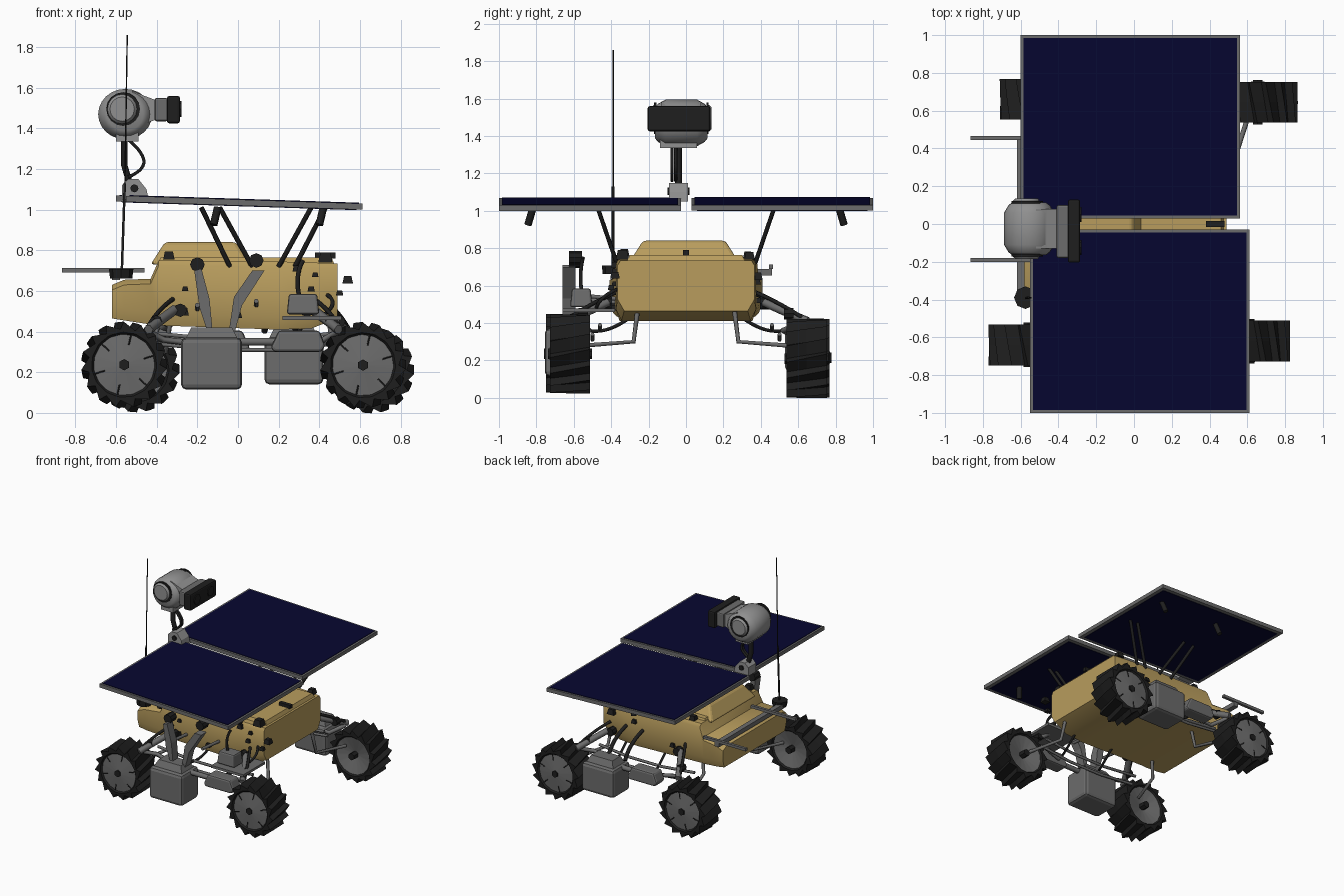
import bpy, bmesh, math
from mathutils import Vector, Matrix

if "Cube" in bpy.data.objects:
    bpy.data.objects.remove(bpy.data.objects["Cube"])

def mat(name, r, g, b):
    m = bpy.data.materials.new(name)
    m.diffuse_color = (r, g, b, 1)
    m.use_nodes = True
    m.node_tree.nodes["Principled BSDF"].inputs["Base Color"].default_value = m.diffuse_color
    return m

TAN = mat("sand foil", 0.48, 0.335, 0.11)
LIGHT = mat("light grey", 0.28, 0.28, 0.28)
GREY = mat("mid grey", 0.15, 0.15, 0.15)
BLACK = mat("rubber black", 0.013, 0.013, 0.013)
NAVY = mat("solar navy", 0.002, 0.002, 0.030)

def finish(name, bm, *mats, smooth=False, bevel=0):
    bmesh.ops.recalc_face_normals(bm, faces=bm.faces)
    me = bpy.data.meshes.new(name)
    bm.to_mesh(me)
    bm.free()
    for m in mats:
        me.materials.append(m)
    ob = bpy.data.objects.new(name, me)
    bpy.context.collection.objects.link(ob)
    if bevel:
        b = ob.modifiers.new("bevel", 'BEVEL')
        b.width, b.segments = bevel, 2
    if smooth:
        bpy.ops.object.select_all(action='DESELECT')
        ob.select_set(True)
        bpy.context.view_layer.objects.active = ob
        bpy.ops.object.shade_smooth_by_angle(angle=math.radians(40))
    return ob

def loft(name, rings, m, **kw):
    bm = bmesh.new()
    vs = [[bm.verts.new(p) for p in r] for r in rings]
    n = len(vs[0])
    for a, b in zip(vs, vs[1:]):
        for i in range(n):
            j = (i + 1) % n
            bm.faces.new((a[i], a[j], b[j], b[i]))
    bm.faces.new(vs[0])
    bm.faces.new(vs[-1])
    return finish(name, bm, m, **kw)

def box(name, x0, x1, y0, y1, z0, z1, m, inset=0, **kw):
    # box whose top may be drawn in by inset
    def ring(z, d):
        return [(x0 + d, y0 + d, z), (x1 - d, y0 + d, z), (x1 - d, y1 - d, z), (x0 + d, y1 - d, z)]
    return loft(name, [ring(z0, 0), ring(z1, inset)], m, **kw)

def prism(name, pts, y0, y1, m, **kw):
    return loft(name, [[(x, y, z) for x, z in pts] for y in (y0, y1)], m, **kw)

def cyl(name, c, axis, r, h, m, r2=None, seg=16):
    bm = bmesh.new()
    rot = Vector(axis).to_track_quat('Z', 'Y').to_matrix().to_4x4()
    bmesh.ops.create_cone(bm, cap_ends=True, segments=seg, radius1=r, radius2=r if r2 is None else r2,
                          depth=h, matrix=Matrix.Translation(c) @ rot)
    return finish(name, bm, m, smooth=seg > 8)

def rod(name, pts, r, m, smooth=False):
    cu = bpy.data.curves.new(name, 'CURVE')
    cu.dimensions, cu.bevel_depth, cu.bevel_resolution, cu.use_fill_caps = '3D', r, 1, True
    sp = cu.splines.new('NURBS' if smooth else 'POLY')
    sp.points.add(len(pts) - 1)
    for p, co in zip(sp.points, pts):
        p.co = (*co, 1)
    if smooth:
        sp.use_endpoint_u, sp.order_u = True, 3
    tmp = bpy.data.objects.new(name, cu)
    me = bpy.data.meshes.new_from_object(tmp)
    bpy.data.objects.remove(tmp)
    me.materials.clear()
    me.materials.append(m)
    ob = bpy.data.objects.new(name, me)
    bpy.context.collection.objects.link(ob)

# Foil-wrapped body, lofted along x: x, bottom, top, half widths at bottom, middle, top
SECTIONS = [(-0.62, .465, .63, .39, .41, .36), (-0.56, .455, .655, .39, .41, .36),
            (-0.43, .435, .66, .37, .39, .36), (-0.39, .43, .75, .36, .38, .36),
            (0.20, .41, .745, .355, .375, .36), (0.36, .415, .74, .345, .375, .36),
            (0.49, .465, .735, .33, .365, .35)]
rings = []
for x, b, t, wb, wm, wt in SECTIONS:
    half = [(wb, b), (wm, b + .06), (wm, t - .025), (wt, t)]
    rings.append([(x, w, z) for w, z in half] + [(x, -w, z) for w, z in reversed(half)])
loft("body", rings, TAN, smooth=True)
box("body_top_hump", -.43, .06, -.30, .28, .73, .84, TAN, inset=.07, bevel=.015)
box("body_deck", -.40, .48, -.32, .32, .72, .765, TAN, inset=.02)

# Solar panels: grey frame with thin navy plates above and below
def panel(name, x0, x1, y0, y1):
    def slab(nm, d, lo, hi, m):
        loft(nm, [[(x, y, 1.05 - .033 * x + o) for x, y in
                   ((x0 + d, y0 + d), (x1 - d, y0 + d), (x1 - d, y1 - d), (x0 + d, y1 - d))]
                  for o in (lo, hi)], m)
    slab(name + "_frame", 0, -.03, 0, GREY)
    slab(name + "_cells", .016, -.001, .004, NAVY)
    slab(name + "_underside", .03, -.033, -.029, NAVY)
panel("rear_panel", -.60, .56, .03, 1.0)
panel("front_panel", -.55, .612, -1.0, -.028)

# Panel struts and folding latches
for s in (-1, 1):
    for xt, xb in ((-.18, -.04), (-.09, .07), (.36, .20), (.43, .28)):
        rod("panel_strut", [(xt, s * .47, 1.01), (xb, s * .37, .72)], .012, BLACK)
    for x in (-.1, .42):
        rod("panel_latch", [(x, s * .82, 1.01), (x - .02, s * .845, .925)], .02, BLACK)
box("deck_hinge", .38, .48, -.015, .015, .76, .79, BLACK)

# Cleated wheels with dished grey hub discs
def wheel(name, cx, cy, cz, out, hw=.108, teeth=15):
    bm = bmesh.new()
    n = teeth * 2
    def ring(y, f, twist=0):
        pts = []
        for i in range(n):
            a = 2 * math.pi * (i + (.55 if i % 2 else 0) + twist) / n
            r = f if f < .17 else (.212 if i % 2 else .176)
            pts.append(bm.verts.new((cx + r * math.cos(a), cy + y, cz + r * math.sin(a))))
        return pts
    rows = [ring(-hw + .012, .150), ring(-hw, .160), ring(-hw, 1), ring(0, 1, .5), ring(hw, 1, 1),
            ring(hw, .160), ring(hw - .012, .150)]
    for a, b in zip(rows, rows[1:]):
        for i in range(n):
            bm.faces.new((a[i], a[(i + 1) % n], b[(i + 1) % n], b[i]))
    for row, s in ((rows[0], -1), (rows[-1], 1)):
        c = bm.verts.new((cx, cy + s * (hw + (.004 if s == out else -.05)), cz))
        for i in range(n):
            bm.faces.new((row[i], row[(i + 1) % n], c)).material_index = 1
    finish(name, bm, BLACK, GREY)
    cyl(name + "_axle", (cx, cy, cz), (0, 1, 0), .028, 2 * hw + .02, BLACK, seg=6)
    # thin dark spokes on the outer disc
    for k in range(6):
        a = k * math.pi / 3 + .3
        rod(name + "_spoke", [(cx + r * math.cos(a), cy + out * (hw + .003 - r * .1), cz + r * math.sin(a))
                              for r in (.10, .15)], .004, BLACK)

WHEELS = [("front_left_wheel", -.56, -.64, .237), ("front_right_wheel", .615, -.62, .235),
          ("rear_left_wheel", -.50, .66, .215), ("rear_right_wheel", .655, .645, .21)]
for nm, x, y, z in WHEELS:
    s = 1 if y > 0 else -1
    wheel(nm, x, y, z, s)
    # bent steering arm from the hub, rocker arm up to the body side
    k = .12 if x < 0 else -.12
    rod("wheel_arm", [(x + .5 * k, s * .54, .28), (x + 1.2 * k, s * .28, .30), (x + 1.4 * k, s * .26, .46)], .013, GREY)
    rod("rocker_arm", [(x + k, s * .65, .41), (x + 1.4 * k, s * .55, .45), (x + 2.1 * k, s * .42, .51)], .024, GREY, smooth=True)
    rod("rocker_brace", [(x + k, s * .62, .40), (x + 1.6 * k, s * .52, .36), (x + 3.0 * k, s * .56, .34)], .016, GREY)
    rod("rocker_cable", [(x + k, s * .62, .43), (x + 1.4 * k, s * .50, .51), (x + 2 * k, s * .38, .56)], .011, BLACK, smooth=True)
    cyl("arm_pivot", (x + 2.3 * k, s * .42, .505), (0, 1, 0), .033, .05, BLACK, seg=8)
    cyl("arm_elbow", (x + 1.3 * k, s * .55, .45), (0, 1, 0), .03, .05, BLACK, seg=8)

# Equipment boxes between the wheels, bogie motors and side rails
for s, x0, x1, z0 in ((-1, -.28, .02, .115), (1, .13, .42, .14)):
    ya, yb = sorted((s * .53, s * .755))
    box("equipment_box", x0, x1, ya, yb, z0, .37, GREY, bevel=.025)
    box("equipment_box_lid", x0 + .02, x1 - .02, ya + .03, yb - .03, .36, .42, GREY, inset=.03)
    motor = [(.16, .32), (.20, .405), (.40, .405), (.43, .33), (.41, .30), (.18, .30)]
    if s > 0:
        motor = [(.22 - x, z) for x, z in motor]
    ma, mb = sorted((s * .57, s * .68))
    prism("bogie_motor", motor, ma, mb, GREY, bevel=.015)
    rod("bogie_axle", [(x0 + .15, s * .62, .35), (.29 if s < 0 else -.07, s * .62, .35)], .02, GREY)
    for z, y in ((.31, .50), (.36, .46)):
        rod("side_rail", [(-.40, s * y, z + .03), (-.1, s * y, z), (.2, s * y, z), (.46, s * y, z + .03)], .011, GREY)
    for x in (-.1, .25):
        rod("under_cable", [(x, s * .52, .36), (x + .05, s * .42, .34), (x + .06, s * .3, .43)], .01, BLACK, smooth=True)

# V-shaped suspension blades on the front side
prism("left_blade", [(-.215, .70), (-.18, .71), (-.14, .56), (-.125, .40), (-.15, .40), (-.19, .52)], -.66, -.59, GREY)
prism("right_blade", [(-.045, .40), (-.015, .40), (.02, .53), (.13, .70), (.07, .70), (-.02, .57)], -.66, -.59, GREY)
for x, z in ((-.20, .73), (.09, .75)):
    cyl("blade_knuckle", (x, -.59, z), (0, 1, 0), .036, .07, BLACK, seg=8)
    rod("blade_link", [(x, -.59, z - .2), (x, -.37, z - .22)], .012, GREY)
for x in (.13, .28):
    rod("rear_link", [(x, .60, .40), (x + .02, .52, .50), (x, .37, .56)], .016, BLACK, smooth=True)

# Instrument shelf on the front right
box("instrument_box", .24, .40, -.62, -.50, .485, .585, GREY, inset=.01, bevel=.012)
box("instrument_shelf", .22, .51, -.66, -.38, .458, .478, GREY)
rod("instrument_arm", [(.30, -.56, .58), (.28, -.57, .68), (.32, -.55, .75)], .011, BLACK, smooth=True)
rod("instrument_hose", [(.42, -.48, .48), (.50, -.46, .54), (.44, -.37, .58)], .010, BLACK, smooth=True)

# Small fittings over the body sides: x, y, z, size
FITTINGS = [(-.34, -.33, .775, .028), (.43, -.34, .765, .035), (-.27, -.40, .50, .028), (0, -.38, .48, .02),
            (.54, -.38, .655, .026), (.50, -.40, .59, .018), (.36, -.38, .61, .018), (.29, -.38, .71, .022),
            (-.26, -.38, .61, .016), (.43, .34, .76, .028), (-.30, .33, .765, .025), (.2, .38, .62, .02),
            (-.15, .38, .52, .02), (.40, .38, .65, .03), (.38, -.38, .68, .016)]
for x, y, z, r in FITTINGS:
    box("body_fitting", x - r, x + r, y - r, y + r, z - r * .7, z + r * .7, BLACK, inset=r * .3)

# Tail bars and cross member
for y, x1 in ((.455, -.48), (-.19, -.46)):
    box("tail_bar", -.865, x1, y - .011, y + .011, .69, .712, GREY)
box("tail_cross_bar", -.62, -.58, -.40, .46, .655, .69, GREY)

# Whip antenna
cyl("antenna_base", (-.575, -.39, .685), (0, 0, 1), .055, .045, BLACK, r2=.06, seg=8)
rod("antenna_stem", [(-.572, -.39, .69), (-.557, -.39, 1.13)], .007, BLACK)
rod("antenna_whip", [(-.557, -.39, 1.1), (-.545, -.39, 1.86)], .0038, BLACK)

# Mast with looping cables
prism("mast_base", [(-.57, 1.05), (-.44, 1.05), (-.45, 1.10), (-.49, 1.15), (-.54, 1.15), (-.57, 1.12)], -.09, .01, LIGHT)
cyl("mast_base_bolt", (-.51, -.04, 1.105), (0, 1, 0), .02, .12, BLACK, seg=8)
rod("mast", [(-.53, -.04, 1.12), (-.56, -.04, 1.22), (-.56, -.04, 1.36)], .018, BLACK)
for y in (-.075, -.055):
    rod("mast_cable", [(-.56, y, 1.36), (-.48, y, 1.30), (-.45, y, 1.20), (-.54, y, 1.16)], .009, BLACK, smooth=True)

# Camera head: rounded drum, neck and dark twin-lens bar
drum = []
for y, r in ((-.165, .085), (-.15, .105), (-.11, .128), (.06, .128), (.10, .105), (.115, .085)):
    drum.append([(-.555 + r * 1.04 * math.cos(a), y, 1.47 + r * .97 * math.sin(a))
                 for a in (i * math.pi / 12 for i in range(24))])
loft("camera_drum", drum, LIGHT, smooth=True)
box("drum_foot", -.60, -.49, -.14, .06, 1.335, 1.40, LIGHT)
prism("camera_neck", [(-.52, 1.585), (-.46, 1.56), (-.38, 1.53), (-.38, 1.45), (-.47, 1.42), (-.52, 1.38)],
      -.13, .08, LIGHT)
for s, y in ((-1, -.165), (1, .115)):
    cyl("drum_ring", (-.565, y, 1.495), (0, s, 0), .083, .012, BLACK)
    cyl("drum_cap", (-.57, y + s * .01, 1.495), (0, s, 0), .078, .02, LIGHT, r2=.06)
box("camera_bar_rear", -.41, -.345, -.18, .10, 1.435, 1.55, GREY, bevel=.01)
box("camera_bar", -.35, -.285, -.205, .13, 1.425, 1.56, BLACK, bevel=.012)
for y in (-.125, .05):
    cyl("camera_lens", (-.284, y, 1.495), (1, 0, 0), .04, .012, BLACK, seg=8)
